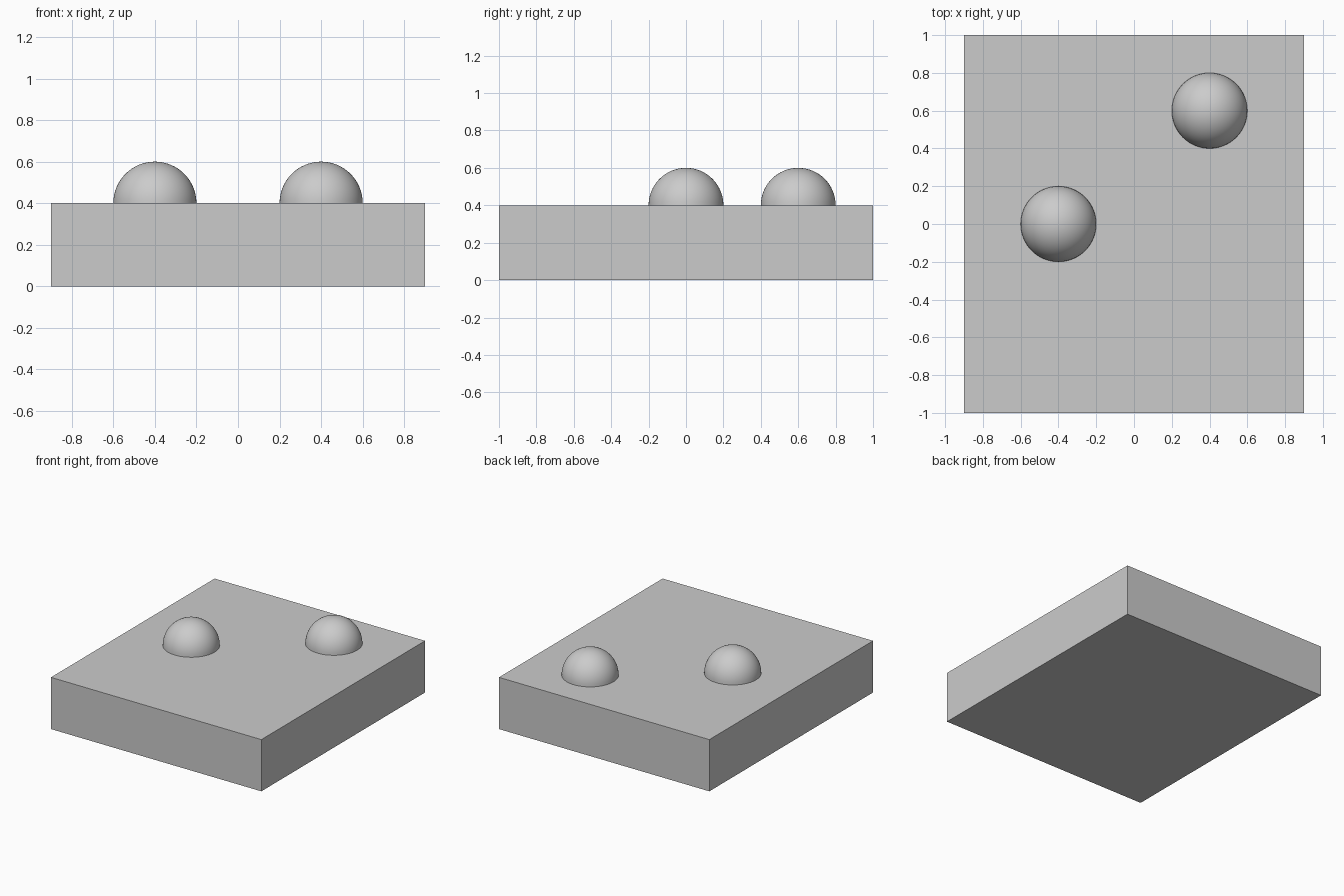
import bpy
import bmesh
from mathutils import Matrix

default_cube = bpy.data.objects.get("Cube")
if default_cube:
    bpy.data.objects.remove(default_cube, do_unlink=True)

# One plain grey for everything
grey = bpy.data.materials.new("light_grey")
grey.use_nodes = True
colour = (0.6, 0.6, 0.6, 1)
grey.diffuse_color = colour
grey.node_tree.nodes["Principled BSDF"].inputs["Base Color"].default_value = colour


def add_object(name, bm, location):
    mesh = bpy.data.meshes.new(name)
    bm.to_mesh(mesh)
    bm.free()
    mesh.materials.append(grey)
    obj = bpy.data.objects.new(name, mesh)
    obj.location = location
    bpy.context.collection.objects.link(obj)
    return obj


WIDTH, DEPTH, HEIGHT = 1.8, 2.0, 0.4
RADIUS = 0.2

# Flat rectangular base
bm = bmesh.new()
bmesh.ops.create_cube(bm, size=1, matrix=Matrix.Diagonal((WIDTH, DEPTH, HEIGHT, 1)))
add_object("base_block", bm, (0, 0, HEIGHT / 2))


# Smooth half-round studs standing on the base
def add_dome(name, x, y):
    bm = bmesh.new()
    bmesh.ops.create_uvsphere(bm, u_segments=64, v_segments=32, radius=RADIUS)
    lower = [v for v in bm.verts if v.co.z < -0.001]
    bmesh.ops.delete(bm, geom=lower, context="VERTS")
    for face in bm.faces:
        face.smooth = True
    add_object(name, bm, (x, y, HEIGHT))


add_dome("right_dome", -0.4, 0.0)
add_dome("left_dome", 0.4, 0.6)
